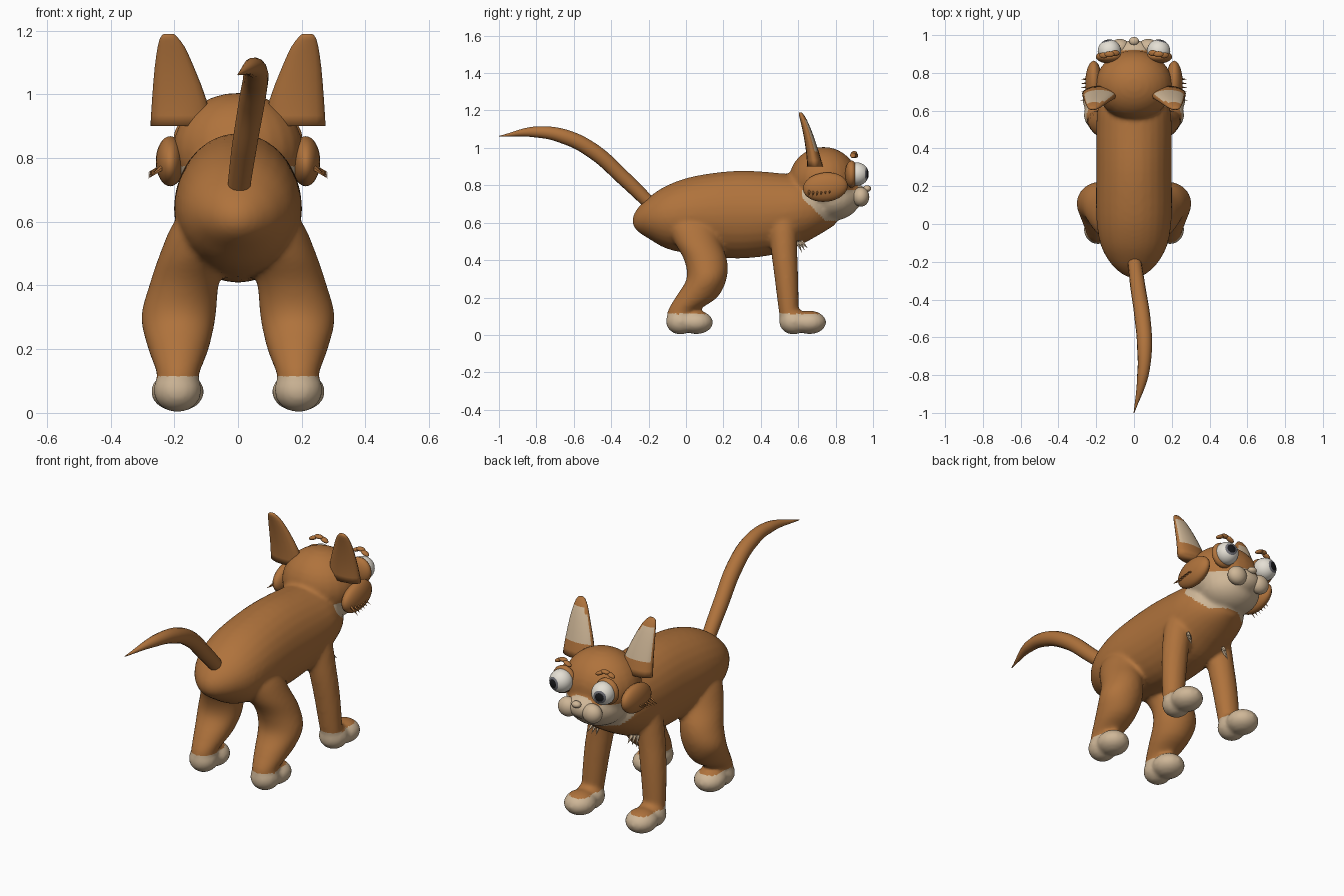
import bpy, math
from mathutils import Vector

cube = bpy.data.objects.get("Cube")
if cube:
    bpy.data.objects.remove(cube)


def material(name, rgb):
    m = bpy.data.materials.new(name)
    m.use_nodes = True
    m.diffuse_color = (*rgb, 1)
    bsdf = m.node_tree.nodes["Principled BSDF"]
    bsdf.inputs["Base Color"].default_value = (*rgb, 1)
    bsdf.inputs["Roughness"].default_value = 0.8
    return m


FUR = material("orange brown fur", (0.43, 0.17, 0.045))
CREAM = material("cream fur", (0.62, 0.47, 0.31))
WHITE = material("eye white", (0.78, 0.74, 0.66))
IRIS = material("grey iris", (0.16, 0.16, 0.18))
BLACK = material("black pupil", (0.01, 0.01, 0.012))


def finish(ob, name, *mats):
    ob.name = name
    ob.data.materials.clear()
    for m in mats:
        ob.data.materials.append(m)
    for p in ob.data.polygons:
        p.use_smooth = True
    return ob


def ellipsoid(name, loc, radii, *mats, rot=(0, 0, 0), segs=24):
    bpy.ops.mesh.primitive_uv_sphere_add(segments=segs, ring_count=16, location=loc, rotation=rot)
    ob = bpy.context.object
    ob.scale = radii
    return finish(ob, name, *mats)


def spike(name, base, tip, r, mat):
    base, tip = Vector(base), Vector(tip)
    d = tip - base
    bpy.ops.mesh.primitive_cone_add(vertices=5, radius1=r, depth=d.length, location=(base + tip) / 2,
                                    rotation=d.to_track_quat("Z", "Y").to_euler())
    ob = bpy.context.object
    ob.name = name
    ob.data.materials.append(mat)
    return ob


def spline(a, b, c, d, t):
    return tuple(0.5 * (2 * q + (r - p) * t + (2 * p - 5 * q + 4 * r - s) * t * t
                        + (3 * q - p - 3 * r + s) * t ** 3) for p, q, r, s in zip(a, b, c, d))


def loft(name, axis, stations, *mats, n=28, steps=4):
    """Stations: position along axis, two centre coordinates, two radii."""
    rows = []
    last = len(stations) - 1
    for i in range(last):
        a, d = stations[max(i - 1, 0)], stations[min(i + 2, last)]
        rows += [spline(a, stations[i], stations[i + 1], d, k / steps) for k in range(steps)]
    rows.append(stations[-1])
    verts = []
    for pos, ca, cb, ra, rb in rows:
        for k in range(n):
            t = math.tau * k / n
            a, b = ca + ra * math.cos(t), cb + rb * math.sin(t)
            verts.append((a, pos, b) if axis == "Y" else (a, b, pos))
    faces = [(r * n + k, r * n + (k + 1) % n, (r + 1) * n + (k + 1) % n, (r + 1) * n + k)
             for r in range(len(rows) - 1) for k in range(n)]
    faces += [tuple(reversed(range(n))), tuple(range(len(verts) - n, len(verts)))]
    if axis == "Y":
        faces = [f[::-1] for f in faces]
    me = bpy.data.meshes.new(name)
    me.from_pydata(verts, [], faces)
    ob = bpy.data.objects.new(name, me)
    bpy.context.collection.objects.link(ob)
    return finish(ob, name, *mats)


# Torso, head and muzzle, later fused into one skin
skin = [
    loft("torso", "Y", [
        (-0.285, 0, 0.61, 0.02, 0.02), (-0.26, 0, 0.615, 0.07, 0.06), (-0.2, 0, 0.625, 0.13, 0.11),
        (-0.1, 0, 0.63, 0.18, 0.17), (0.05, 0, 0.64, 0.2, 0.21), (0.28, 0, 0.643, 0.2, 0.235),
        (0.5, 0, 0.65, 0.2, 0.215), (0.62, 0, 0.665, 0.19, 0.18), (0.72, 0, 0.66, 0.15, 0.12),
        (0.8, 0, 0.62, 0.05, 0.03)], FUR),
    ellipsoid("skull", (0, 0.735, 0.825), (0.205, 0.185, 0.18), FUR),
    ellipsoid("jaw", (0, 0.78, 0.735), (0.165, 0.155, 0.125), FUR),
    ellipsoid("snout", (0, 0.89, 0.745), (0.1, 0.085, 0.065), FUR),
]

# Legs with paws
for s in (-1, 1):
    skin += [
        loft("hind_leg", "Z", [
            (0.05, s * 0.19, -0.03, 0.06, 0.06), (0.12, s * 0.188, -0.025, 0.066, 0.075),
            (0.2, s * 0.187, 0.055, 0.095, 0.112), (0.3, s * 0.187, 0.11, 0.117, 0.107),
            (0.4, s * 0.17, 0.105, 0.109, 0.115), (0.5, s * 0.14, 0.06, 0.105, 0.125),
            (0.6, s * 0.1, 0.03, 0.1, 0.13), (0.68, s * 0.06, 0.02, 0.06, 0.09)], FUR),
        loft("front_leg", "Z", [
            (0.05, s * 0.19, 0.555, 0.05, 0.045), (0.12, s * 0.19, 0.55, 0.06, 0.053),
            (0.3, s * 0.175, 0.537, 0.068, 0.063), (0.45, s * 0.155, 0.525, 0.072, 0.07),
            (0.6, s * 0.125, 0.52, 0.076, 0.076), (0.7, s * 0.1, 0.52, 0.06, 0.06)], FUR),
    ]
    for y in (-0.03, 0.575):
        skin.append(ellipsoid("paw_heel", (s * 0.19, y, 0.072), (0.076, 0.078, 0.07), FUR))
        skin.append(ellipsoid("paw_toes", (s * 0.19, y + 0.085, 0.067), (0.084, 0.09, 0.063), FUR))

# Fuse the skin and soften the joints
bpy.ops.object.select_all(action="DESELECT")
for ob in skin:
    ob.select_set(True)
body = bpy.context.view_layer.objects.active = skin[0]
bpy.ops.object.join()
remesh = body.modifiers.new("fuse", "REMESH")
remesh.mode = "VOXEL"
remesh.voxel_size = 0.011
soften = body.modifiers.new("soften", "SMOOTH")
soften.factor = 0.5
soften.iterations = 8
for name in ("fuse", "soften"):
    bpy.ops.object.modifier_apply(modifier=name)
finish(body, "body", FUR, CREAM)

# Cream socks and cream lower face
for p in body.data.polygons:
    x, y, z = p.center
    sock = z < 0.112
    face = y + z > 1.355 and 0.61 < z < (0.81 if y > 0.92 else 0.775) and y > 0.62
    p.material_index = int(sock or face)

for s, side in ((1, "left"), (-1, "right")):
    # Ears with a cream inner patch
    ear = loft(side + "_ear", "Z", [
        (0.9, s * 0.18, 0.69, 0.095, 0.042), (0.98, s * 0.184, 0.676, 0.086, 0.034),
        (1.08, s * 0.199, 0.651, 0.063, 0.025), (1.15, s * 0.21, 0.628, 0.042, 0.018),
        (1.18, s * 0.217, 0.615, 0.026, 0.012), (1.19, s * 0.217, 0.612, 0.015, 0.006)],
        FUR, CREAM, n=16, steps=2)
    for p in ear.data.polygons:
        if p.normal.y > 0.75 and 0.98 < p.center.z < 1.15:
            p.material_index = 1

    # Cheek pads with whisker tufts
    ellipsoid(side + "_cheek", (s * 0.213, 0.745, 0.79), (0.045, 0.12, 0.078), FUR,
              rot=(math.radians(6), 0, 0))
    for i in range(6):
        y = 0.66 + i * 0.022
        spike(side + "_whisker", (s * 0.23, y, 0.775), (s * 0.283, y - 0.005, 0.735 + 0.004 * i), 0.01, FUR)

    # Eyes: socket, ball with iris and pupil rings about the gaze axis, brow
    ellipsoid(side + "_eye_socket", (s * 0.133, 0.885, 0.86), (0.069, 0.035, 0.072), FUR)
    eye = ellipsoid(side + "_eye", (s * 0.13, 0.915, 0.86), (0.062, 0.062, 0.062),
                    WHITE, IRIS, BLACK, rot=(math.radians(-90), 0, math.radians(-s * 14)))
    for p in eye.data.polygons:
        p.material_index = 2 if p.center.z > 0.9 else 1 if p.center.z > 0.8 else 0
    for i in range(3):
        ellipsoid(side + "_brow", (s * (0.1 + 0.03 * i), 0.905 - 0.006 * i, 0.96 + (0.012 if i == 1 else 0)),
                  (0.026, 0.016, 0.011), FUR, rot=(0, s * math.radians(25 * (i - 1)), 0), segs=12)

    # Muzzle pads
    ellipsoid(side + "_muzzle_pad", (s * 0.075, 0.935, 0.738), (0.055, 0.045, 0.052), CREAM)

    # Chest tufts
    for i in range(3):
        spike(side + "_chest_tuft", (s * 0.12 + 0.012 * i, 0.595 + 0.01 * i, 0.5),
              (s * 0.125 + 0.016 * i, 0.62 + 0.015 * i, 0.44 + 0.012 * i), 0.012, CREAM)

ellipsoid("nose", (0, 0.968, 0.782), (0.026, 0.022, 0.018), CREAM)

# Tail: a tapered tube
curve = bpy.data.curves.new("tail", "CURVE")
curve.dimensions = "3D"
curve.bevel_depth = 0.042
curve.bevel_resolution = 5
curve.use_fill_caps = True
path = [(0, -0.18, 0.69, 0.85), (0.02, -0.33, 0.835, 0.95), (0.045, -0.5, 0.985, 1),
        (0.056, -0.65, 1.06, 0.95), (0.047, -0.8, 1.085, 0.72), (0, -1, 1.062, 0.05)]
sp = curve.splines.new("BEZIER")
sp.bezier_points.add(len(path) - 1)
for pt, (x, y, z, r) in zip(sp.bezier_points, path):
    pt.co = (x, y, z)
    pt.radius = r
    pt.handle_left_type = pt.handle_right_type = "AUTO"
curve.materials.append(FUR)
bpy.context.collection.objects.link(bpy.data.objects.new("tail", curve))
